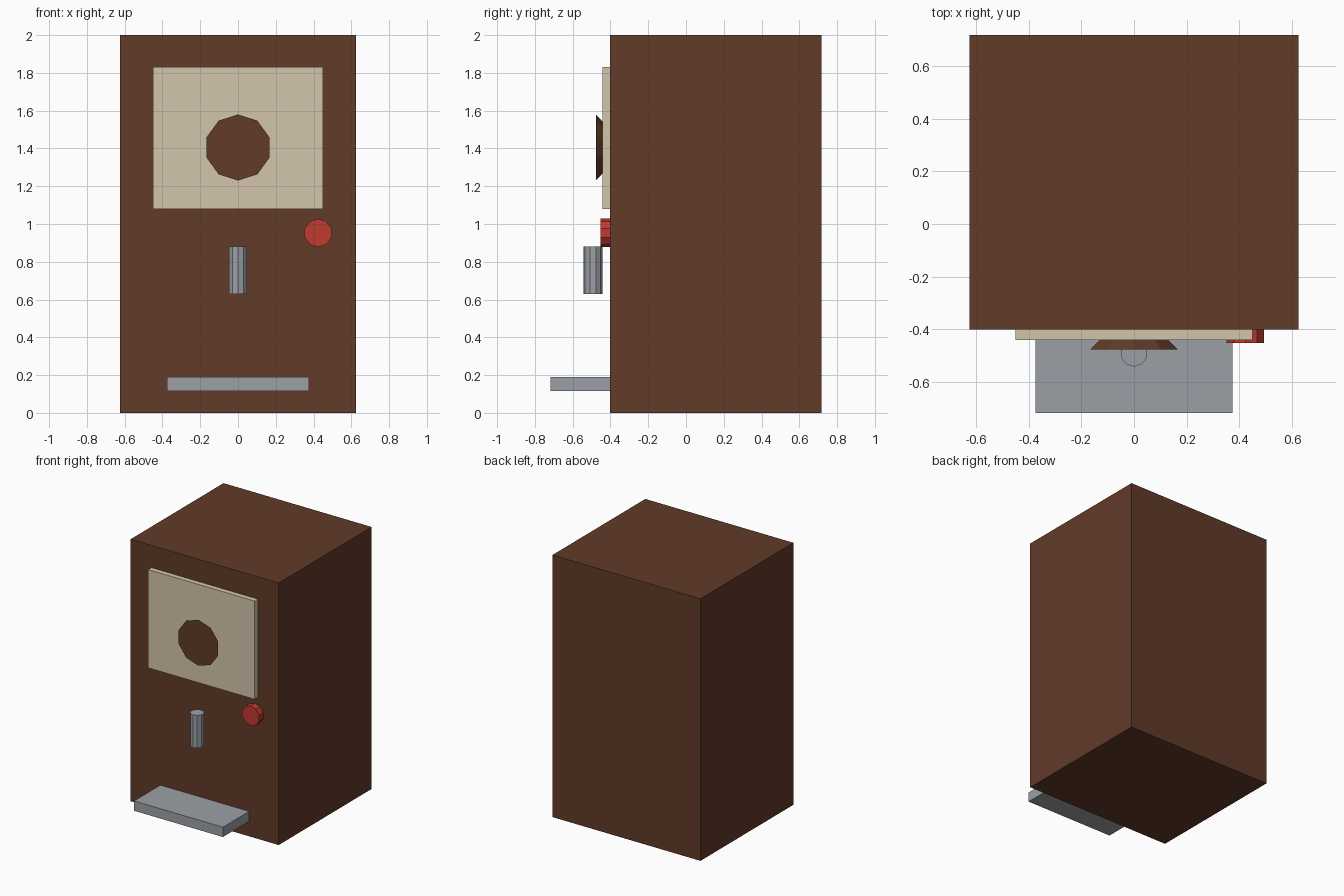
import bpy
from math import pi

if "Cube" in bpy.data.objects:
    bpy.data.objects.remove(bpy.data.objects["Cube"])


def material(name, rgb):
    m = bpy.data.materials.new(name)
    m.diffuse_color = (*rgb, 1)
    m.use_nodes = True
    m.node_tree.nodes["Principled BSDF"].inputs["Base Color"].default_value = m.diffuse_color
    return m


WOOD = material("brown", (0.12, 0.043, 0.022))
CREAM = material("cream", (0.65, 0.56, 0.41))
STEEL = material("steel", (0.33, 0.35, 0.38))
RED = material("red", (0.53, 0.042, 0.028))


def finish(name, mat):
    ob = bpy.context.object
    ob.name = name
    ob.data.materials.append(mat)
    return ob


def box(name, x, y, z, mat):
    spans = (x, y, z)
    bpy.ops.mesh.primitive_cube_add(size=1, location=[(a + b) / 2 for a, b in spans])
    ob = finish(name, mat)
    ob.scale = [b - a for a, b in spans]
    bpy.ops.object.transform_apply(location=False, rotation=False, scale=True)


def prism(name, loc, r_bottom, r_top, depth, mat, facing_front=True):
    # ten-sided; the top end points to -y when facing the front
    bpy.ops.mesh.primitive_cone_add(vertices=10, radius1=r_bottom, radius2=r_top, depth=depth,
                                    location=loc, rotation=(pi / 2 if facing_front else 0, 0, 0))
    finish(name, mat)


FRONT = -0.402

# cabinet and front panel
box("cabinet", (-0.625, 0.625), (FRONT, 0.718), (0, 2), WOOD)
box("front_panel", (-0.45, 0.45), (-0.441, FRONT), (1.08, 1.83), CREAM)

# flared badge, wide end outwards
prism("round_badge", (0, -0.4585, 1.405), 0.135, 0.175, 0.037, WOOD)

# push button, spout and drip tray
prism("button", (0.424, -0.4275, 0.953), 0.075, 0.075, 0.051, RED)
prism("spout", (0, -0.493, 0.755), 0.05, 0.05, 0.25, STEEL, facing_front=False)
box("drip_tray", (-0.375, 0.375), (-0.718, FRONT), (0.115, 0.19), STEEL)
